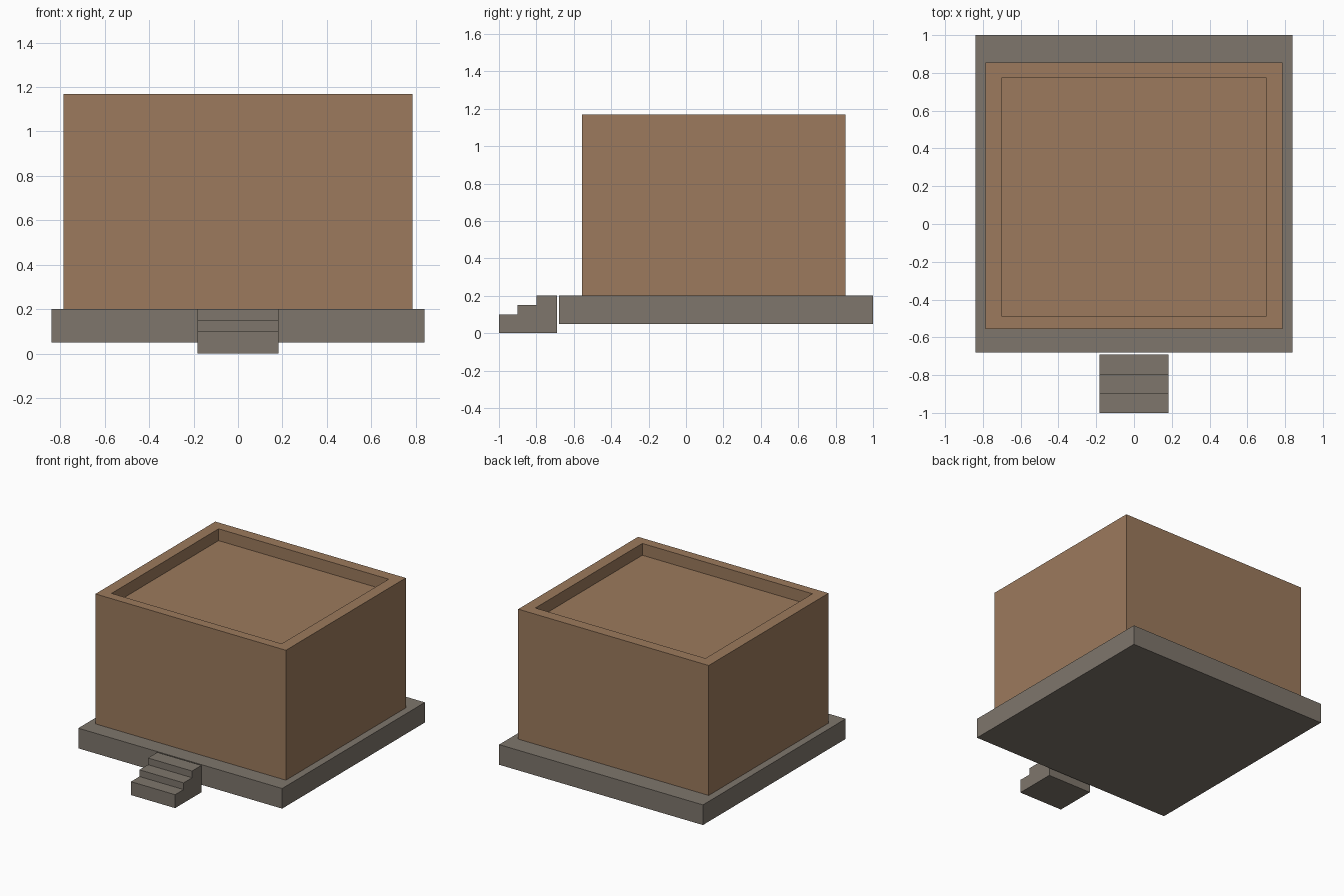
import bpy, bmesh
from mathutils import Vector

if "Cube" in bpy.data.objects:
    bpy.data.objects.remove(bpy.data.objects["Cube"])


def material(name, rgb):
    m = bpy.data.materials.new(name)
    m.diffuse_color = (*rgb, 1.0)
    m.use_nodes = True
    m.node_tree.nodes["Principled BSDF"].inputs["Base Color"].default_value = m.diffuse_color
    return m


clay = material("brown clay", (0.332, 0.195, 0.109))
stone = material("grey stone", (0.209, 0.181, 0.150))


def finish(bm, name, mat):
    bmesh.ops.recalc_face_normals(bm, faces=bm.faces)
    me = bpy.data.meshes.new(name)
    bm.to_mesh(me)
    bm.free()
    me.materials.append(mat)
    ob = bpy.data.objects.new(name, me)
    bpy.context.collection.objects.link(ob)
    return ob


def box(lo, hi):
    """New bmesh holding a box between two corners."""
    bm = bmesh.new()
    lo, hi = Vector(lo), Vector(hi)
    bmesh.ops.create_cube(bm, size=1)
    bmesh.ops.scale(bm, vec=hi - lo, verts=bm.verts)
    bmesh.ops.translate(bm, vec=(lo + hi) / 2, verts=bm.verts)
    return bm


# Stone foundation slab
finish(box((-0.84, -0.68, 0.05), (0.84, 1.0, 0.20)), "foundation_slab", stone)

# House block with a sunken flat roof behind a parapet
Y0, Y1 = -0.557, 0.854
bm = box((-0.785, Y0, 0.20), (0.785, Y1, 1.168))
bm.normal_update()
top = max(bm.faces, key=lambda f: f.calc_center_median().z)
bmesh.ops.inset_individual(bm, faces=[top], thickness=0.05)
for v in top.verts:  # parapet inner edge
    v.co.x = 0.701 if v.co.x > 0 else -0.701
    v.co.y = 0.772 if v.co.y > 0 else -0.487
roof = bmesh.ops.extrude_discrete_faces(bm, faces=[top])["faces"][0]
for v in roof.verts:  # roof floor
    v.co.z = 1.08
finish(bm, "house_block", clay)

# Front steps: stair profile extruded across x
profile = [(-1.0, 0), (-1.0, 0.10), (-0.90, 0.10), (-0.90, 0.15),
           (-0.80, 0.15), (-0.80, 0.20), (-0.69, 0.20), (-0.69, 0)]
bm = bmesh.new()
side = bm.faces.new([bm.verts.new((-0.182, y, z)) for y, z in profile])
ext = bmesh.ops.extrude_face_region(bm, geom=[side], use_keep_orig=True)["geom"]
bmesh.ops.translate(bm, vec=(0.364, 0, 0),
                    verts=[g for g in ext if isinstance(g, bmesh.types.BMVert)])
finish(bm, "front_steps", stone)
